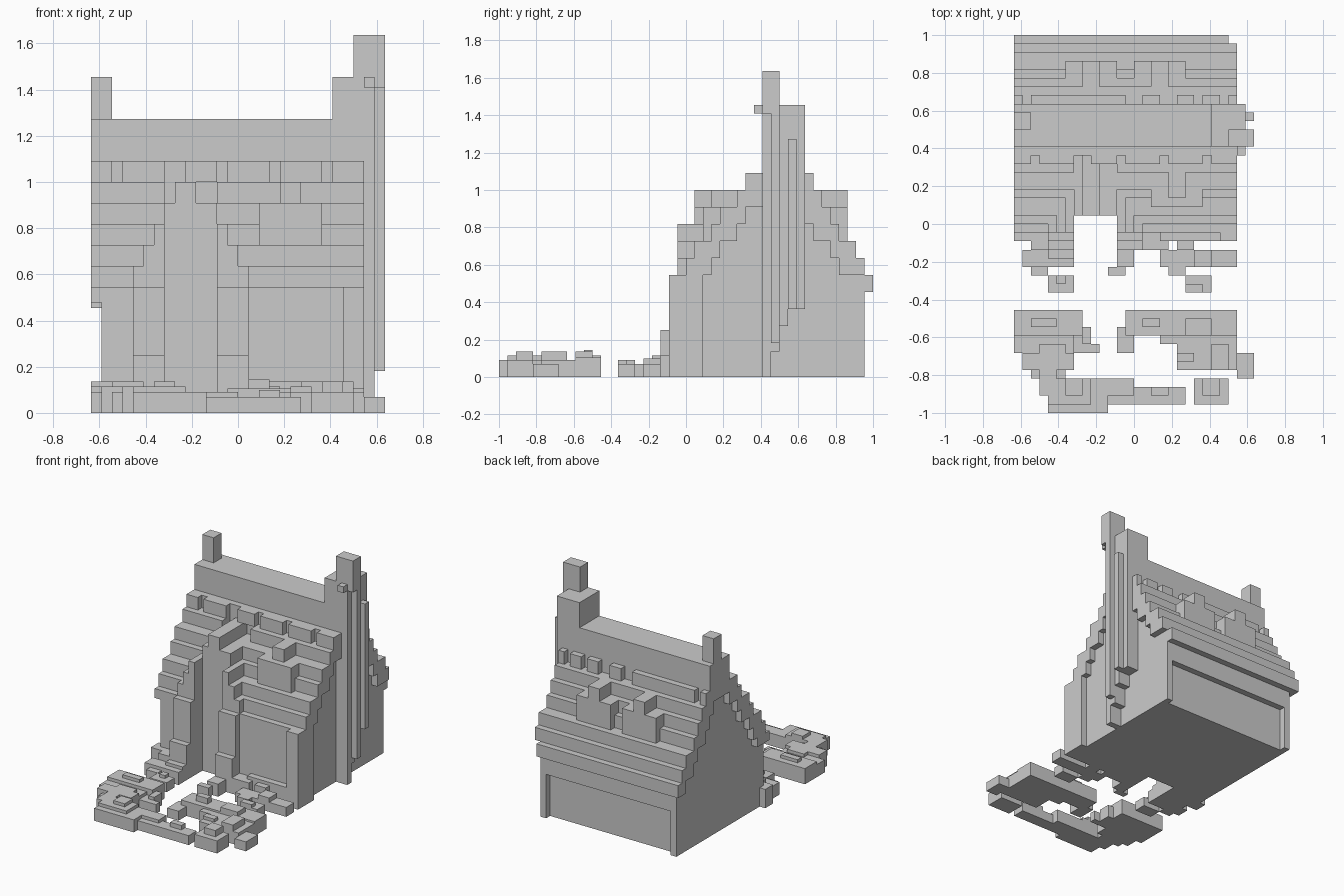
import bpy, bmesh

if "Cube" in bpy.data.objects:
    bpy.data.objects.remove(bpy.data.objects["Cube"])

U = 1 / 22  # one block


def blocks(name, boxes):
    """One object made of boxes (x0, x1, y0, y1, z0, z1) in block units."""
    bm = bmesh.new()
    for x0, x1, y0, y1, z0, z1 in boxes:
        vs = bmesh.ops.create_cube(bm, size=1)["verts"]
        for v in vs:
            v.co.x = (x1 if v.co.x > 0 else x0) * U
            v.co.y = (y1 if v.co.y > 0 else y0) * U
            v.co.z = (z1 if v.co.z > 0 else z0) * U
    me = bpy.data.meshes.new(name)
    bm.to_mesh(me)
    bm.free()
    ob = bpy.data.objects.new(name, me)
    bpy.context.collection.objects.link(ob)
    return ob


def low(name, plan):
    """Ground-standing blocks (x0, x1, y0, y1, height)."""
    return blocks(name, [(a, b, c, d, 0, h) for a, b, c, d, h in plan])


# Roof tiers: top height, front edge, back edge
tiers = [(14, 0, 21), (16, 1, 20), (18, 3, 18), (20, 4, 17), (22, 6, 16)]

# Main walls, with a shallow recess along the back
walls = [(-13, 11, 2, 20, 0, 12), (-13, 11, 20, 21, 7, 12),
         (-13, -12, 20, 21, 0, 7), (10, 11, 20, 21, 0, 7)]
# Gable ends rise in fine steps, one row at a time
walls += [(-13, 11, 2 + round((z - 12) * 0.7), 21 - round((z - 12) * 0.7), z, z + 1)
          for z in range(12, 22)]
blocks("walls", walls)

# Front wall, corner posts and porch pillars
blocks("front_wall", [(-13, -7, -1, 2, 0, 12), (-2, 12, -1, 2, 0, 12)])
blocks("porch_pillars", [(-10, -7, -2, 1, 0, 12), (-2, 1, -2, 1, 0, 12),
                         (-10, -7, -3, 1, 0, 5.5), (-2, 1, -3, 1, 0, 5.5)])
blocks("corner_post", [(10, 12, -2, 2, 0, 12)])

# Stepped roof with eaves
roof = []
for z, f, b in tiers:
    roof += [(-14, -7, f, f + 3, z - 2, z), (-2, 12, f, f + 3, z - 2, z),
             (-14, 12, b - 3, b, z - 2, z)]
roof += [(-14, 11, 20, 22, 10, 12), (-14, -7, -1, 2, 10.5, 12)]
roof.append((-14, 12, 8, 14, 22, 24))
blocks("roof", roof)
blocks("roof_ridge", [(-14, 12, 9, 14, 24, 28)])

# Crenellated rows below the ridge
front_runs = [(-14, -12), (-11, -7), (-5, -2), (-1, 3), (4, 8), (9, 12)]
back_runs = [(-14, -13), (-12, -1), (1, 3), (5, 7), (8, 10), (11, 12)]
blocks("ridge_trim", [(a, b, 7, 8, 22, 24) for a, b in front_runs]
       + [(a, b, 14, 15, 22, 24) for a, b in back_runs])

# Entrance gable flanking a tall recessed doorway
gable = [(-7, -2, 1, 8, 0, 20), (-6, -4, 1, 8, 20, 22)]
for z, w in ((14, 3), (16, 2), (18, 1)):
    gable += [(-7 - w, -7, -1, 5, z - 2, z), (-2, -2 + w, -1, 5, z - 2, z)]
blocks("entrance_gable", gable)

# Dormers: one at the front, two at the back
blocks("front_dormer", [(2, 8, 2, 6, 16, 20), (4, 6, 3, 8, 20, 22)])
for side, x in (("left", -5), ("right", 3)):
    blocks("back_dormer_" + side, [(x - 3, x + 3, 15, 19, 16, 20),
                                   (x - 1, x + 1, 15, 19, 20, 22)])

# Chimneys
blocks("small_chimney", [(-14, -12, 11, 13, 27, 32)])
blocks("large_chimney", [
    (9, 13, 9, 14, 24, 32), (11, 14, 9, 11, 32, 36), (11, 13, 9, 10, 0, 32),
    (11, 13, 10, 11, 3, 32), (11, 13, 11, 12, 6, 32), (11, 13, 12, 14, 8, 32),
    (13, 14, 9, 10, 31, 36), (13, 14, 10, 11, 4, 36), (13, 14, 12, 13, 8, 28),
    (12, 13, 8, 9, 31, 32)])

# Hedges against the house
low("hedge_left", [
    (-13, -7, -2, -1, 3), (-13, -7, -5, -3, 2), (-10, -7, -4, -2, 2.5),
    (-12, -7, -3, -2, 3), (-12, -10, -6, -5, 1.5), (-10, -7, -8, -6, 1.5),
    (-9, -8, -7, -6, 2), (-14, -13, -2, 0, 3)])
low("hedge_right", [
    (-2, 3, -3, -1, 2.5), (-2, 0, -5, -3, 2), (-3, -1, -6, -5, 1.5),
    (3, 12, -2, -1, 3), (3, 4, -3, -2, 2.5), (5, 7, -3, -2, 2.5),
    (3, 12, -5, -3, 1.5), (7, 9, -5, -3, 2.2), (11, 12, -2, 0, 3.5),
    (4, 6, -6, -5, 1.5), (6, 9, -8, -6, 1.5), (6, 8, -8, -7, 2),
    (0, 1, -3, -1, 4)])

# Garden border
low("garden_left", [
    (-14, -6, -13, -10, 2.5), (-14, -7, -15, -13, 2), (-6, -5, -14, -12, 2),
    (-5, -4, -15, -14, 1.5), (-7, -5, -15, -13, 1.5), (-13, -7, -17, -15, 2.5),
    (-12, -8, -18, -17, 2), (-11, -9, -20, -17, 2.5), (-12, -9, -12, -11, 3),
    (-11, -8, -15, -14, 2.5)])
low("garden_right", [
    (-1, 12, -13, -10, 2.3), (-2, 0, -15, -12, 1.5), (3, 12, -14, -13, 2),
    (5, 12, -17, -14, 2), (12, 14, -18, -15, 1.5), (9, 11, -17, -14, 3),
    (1, 3, -12, -11, 3.2), (6, 9, -13, -11, 3), (5, 7, -16, -15, 2.5)])
low("garden_front", [
    (-10, -5, -21, -18, 2.5), (-5, 0, -20, -18, 2), (-5, -3, -22, -19, 2),
    (-10, -5, -22, -21, 2), (-3, 0, -21, -20, 1.5), (0, 6, -21, -19, 1.5),
    (-8, -6, -20, -18, 3), (2, 4, -20, -19, 2.2), (7, 11, -21, -18, 2),
    (8, 10, -20, -18, 3)])
